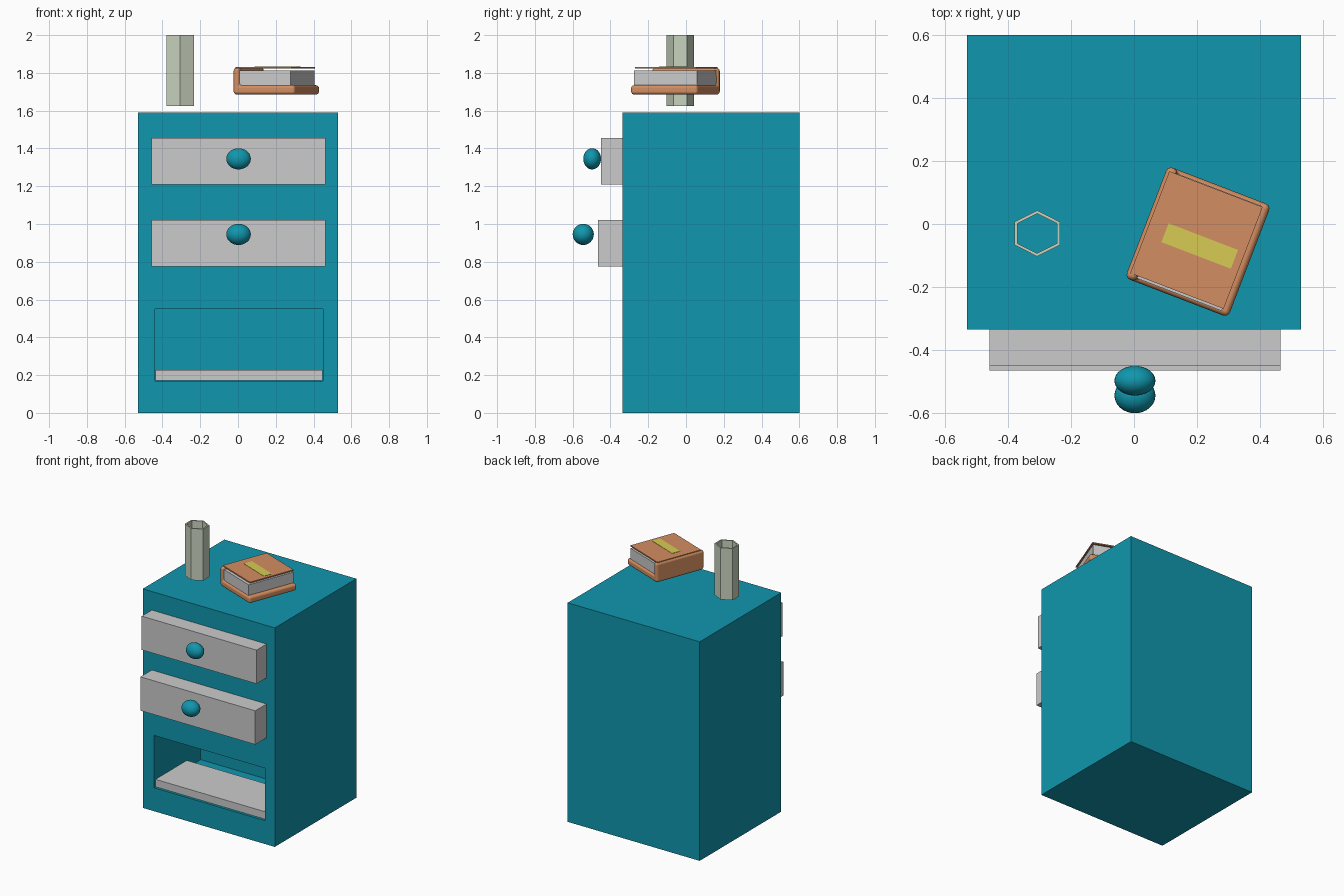
import bpy, bmesh, math
from mathutils import Matrix, Vector

if "Cube" in bpy.data.objects:
    bpy.data.objects.remove(bpy.data.objects["Cube"])


def material(name, rgb):
    m = bpy.data.materials.new(name)
    m.diffuse_color = (*rgb, 1)
    m.use_nodes = True
    m.node_tree.nodes["Principled BSDF"].inputs["Base Color"].default_value = m.diffuse_color
    return m


teal = material("teal", (0.005, 0.31, 0.42))
leather = material("leather", (0.65, 0.27, 0.12))
yellow = material("yellow", (0.68, 0.60, 0.09))
sage = material("sage", (0.58, 0.65, 0.52))


def finish(name, bm, mat=None, smooth=False):
    bmesh.ops.recalc_face_normals(bm, faces=bm.faces)
    mesh = bpy.data.meshes.new(name)
    bm.to_mesh(mesh)
    bm.free()
    obj = bpy.data.objects.new(name, mesh)
    bpy.context.collection.objects.link(obj)
    if mat:
        mesh.materials.append(mat)
    if smooth:
        mesh.polygons.foreach_set("use_smooth", [True] * len(mesh.polygons))
    return obj


def box_bm(lo, hi):
    bm = bmesh.new()
    bmesh.ops.create_cube(bm, size=1)
    for v in bm.verts:
        v.co = Vector([lo[i] if v.co[i] < 0 else hi[i] for i in range(3)])
    return bm


def box(name, lo, hi, mat=None):
    return finish(name, box_bm(lo, hi), mat)


# Cabinet body with an open compartment sunk into the front
bm = box_bm((-0.53, -0.335, 0), (0.53, 0.6, 1.59))
front = min(bm.faces, key=lambda f: f.calc_center_median().y)
bmesh.ops.inset_region(bm, faces=[front], thickness=0.05)
for v in front.verts:
    v.co.x = -0.44 if v.co.x < 0 else 0.45
    v.co.z = 0.17 if v.co.z < 0.8 else 0.55
out = bmesh.ops.extrude_discrete_faces(bm, faces=[front])
for v in out["faces"][0].verts:
    v.co.y = 0.20
finish("cabinet", bm, teal)

# Tray lying in the open compartment
box("tray", (-0.438, -0.32, 0.172), (0.448, 0.04, 0.226))

# Two drawers, each with a round knob: front y, z range, knob y, z, depth
for name, y, z0, z1, ky, kz, kd in (
        ("upper", -0.45, 1.21, 1.455, -0.497, 1.345, 0.047),
        ("lower", -0.465, 0.775, 1.02, -0.544, 0.945, 0.056)):
    box(name + "_drawer", (-0.458, y, z0), (0.464, -0.2, z1))
    bm = bmesh.new()
    bmesh.ops.create_uvsphere(bm, u_segments=32, v_segments=16, radius=1)
    bmesh.ops.transform(bm, verts=bm.verts, matrix=Matrix.Translation((0.003, ky, kz))
                        @ Matrix.Diagonal((0.065, kd, 0.056, 1)))
    finish(name + "_knob", bm, teal, smooth=True)

# Six-sided open vase
bm = bmesh.new()
rings = []
for scale, z in ((1, 1.625), (1, 2.0), (0.86, 2.0), (0.86, 1.625)):
    ring = []
    for i in range(6):
        a = math.radians(30 + 60 * i)
        ring.append(bm.verts.new((-0.307 + 0.084 * scale * math.cos(a),
                                  -0.03 + 0.073 * scale * math.sin(a), z)))
    rings.append(ring)
for r in range(4):
    a, b = rings[r], rings[(r + 1) % 4]
    for i in range(6):
        j = (i + 1) % 6
        bm.faces.new((a[i], a[j], b[j], b[i]))
finish("vase", bm, sage)

# Book: spine and lower cover as one rounded L-shaped profile
bm = bmesh.new()
profile = ((-0.175, 1.685), (0.175, 1.685), (0.175, 1.735),
           (-0.138, 1.735), (-0.138, 1.827), (-0.175, 1.827))
face = bm.faces.new([bm.verts.new((u, -0.19, z)) for u, z in profile])
ext = bmesh.ops.extrude_face_region(bm, geom=[face])
bmesh.ops.translate(bm, vec=(0, 0.38, 0),
                    verts=[g for g in ext["geom"] if isinstance(g, bmesh.types.BMVert)])
cover = finish("book_cover", bm, leather, smooth=True)
bevel = cover.modifiers.new("rounding", "BEVEL")
bevel.width = 0.017
bevel.segments = 3
bevel.harden_normals = True

# Pages, thin upper cover and label
parts = [cover,
         box("book_pages", (-0.14, -0.178, 1.73), (0.148, 0.178, 1.812)),
         box("book_upper_cover", (-0.165, -0.170, 1.823), (0.152, 0.176, 1.831), leather),
         box("book_label", (-0.108, -0.043, 1.829), (0.128, 0.021, 1.833), yellow)]
for p in parts:
    p.location = (0.203, -0.056, 0)
    p.rotation_euler.z = math.radians(-21)
